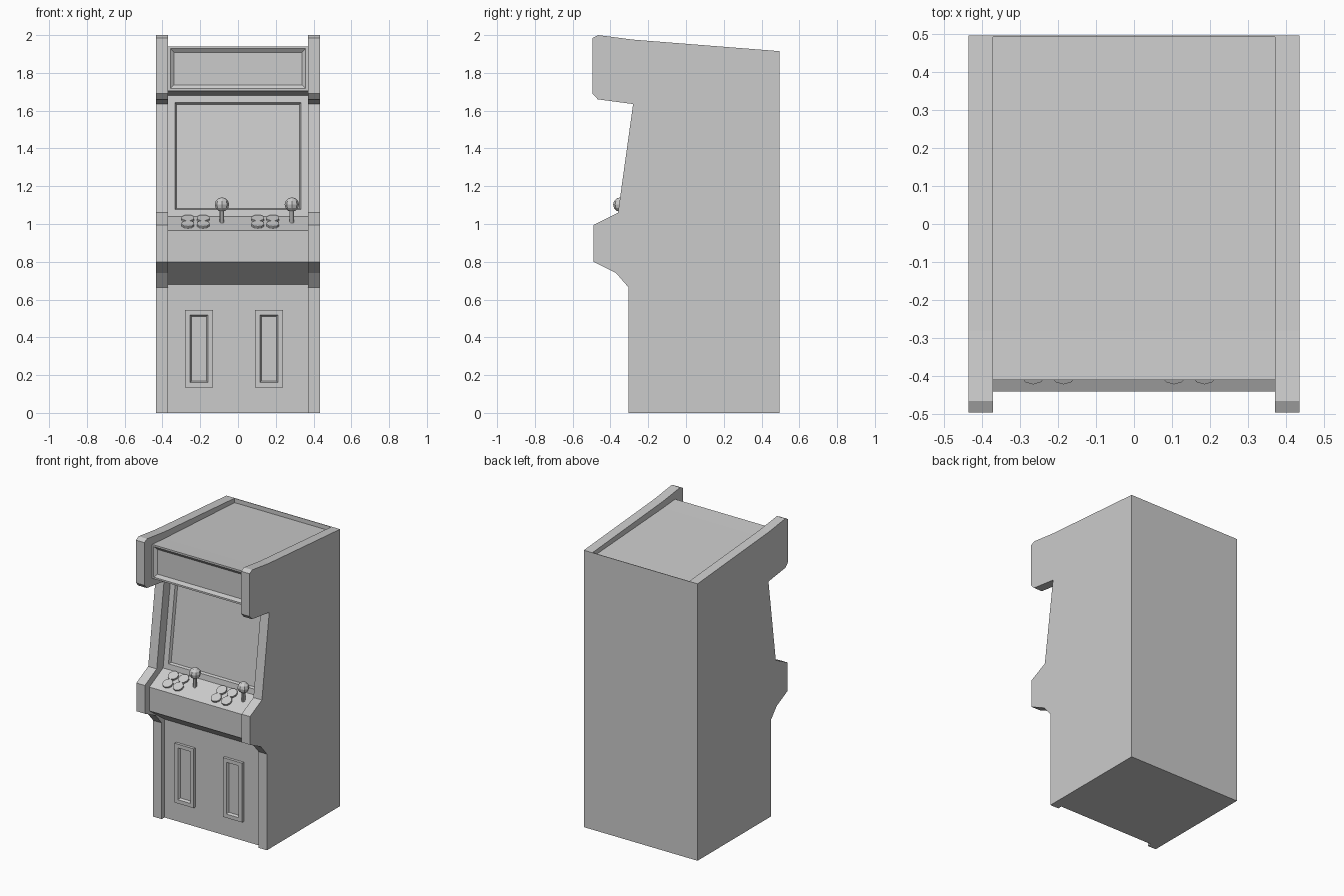
import bpy, bmesh, math
from mathutils import Vector

if "Cube" in bpy.data.objects:
    bpy.data.objects.remove(bpy.data.objects["Cube"])


def prism(name, profile, x0, x1, recesses=()):
    """Extrude a (y, z) profile along x; recess = (face centre, [(thickness, depth), ...])."""
    bm = bmesh.new()
    face = bm.faces.new([bm.verts.new((x0, y, z)) for y, z in profile])
    ext = bmesh.ops.extrude_face_region(bm, geom=[face], use_keep_orig=True)
    new = [v for v in ext["geom"] if isinstance(v, bmesh.types.BMVert)]
    bmesh.ops.translate(bm, verts=new, vec=(x1 - x0, 0, 0))
    bmesh.ops.recalc_face_normals(bm, faces=bm.faces)
    for centre, steps in recesses:
        target = min(bm.faces, key=lambda f: (f.calc_center_median() - Vector(centre)).length)
        for thickness, depth in steps:
            bmesh.ops.inset_individual(bm, faces=[target], thickness=thickness,
                                       depth=depth, use_even_offset=True)
    mesh = bpy.data.meshes.new(name)
    bm.to_mesh(mesh)
    bm.free()
    obj = bpy.data.objects.new(name, mesh)
    bpy.context.collection.objects.link(obj)
    return obj


# Side panels, mirrored across x
side = prism("side_panel", [
    (0.495, 0), (0.495, 1.915), (-0.28, 1.976), (-0.465, 2.0), (-0.495, 1.985),
    (-0.495, 1.69), (-0.467, 1.66), (-0.28, 1.635), (-0.36, 1.06), (-0.49, 0.995),
    (-0.49, 0.80), (-0.37, 0.74), (-0.305, 0.665), (-0.305, 0)], 0.37, 0.435)
side.modifiers.new("mirror", 'MIRROR')

# Centre body: roof, marquee, screen bezel, control panel and lower front
prism("cabinet_body", [
    (0.495, 0), (0.495, 1.915), (0.491, 1.915), (0.491, 1.885), (-0.28, 1.93),
    (-0.41, 1.94), (-0.41, 1.705), (-0.20, 1.68), (-0.29, 1.04), (-0.44, 0.965),
    (-0.44, 0.80), (-0.275, 0.68), (-0.275, 0)], -0.37, 0.37,
    recesses=[
        ((0, -0.41, 1.82), [(0.012, 0), (0.02, -0.015)]),
        ((0, -0.245, 1.36), [(0.037, 0), (0.008, -0.018), (0.006, 0)])])

# Controls and coin door for each of the two players
tilt = math.atan(0.5)
for player, dx in (("left", 0), ("right", 0.37)):
    for i, x in enumerate((-0.265, -0.185)):
        for j, y in enumerate((-0.385, -0.325)):
            z = 0.965 + (y + 0.44) * 0.5
            bpy.ops.mesh.primitive_cylinder_add(
                vertices=10, radius=0.035, depth=0.024,
                location=(x + dx, y, z), rotation=(tilt, 0, 0))
            bpy.context.object.name = f"{player}_button_{i}{j}"

    bpy.ops.mesh.primitive_cylinder_add(vertices=8, radius=0.012, depth=0.09,
                                        location=(-0.085 + dx, -0.348, 1.045))
    bpy.context.object.name = f"{player}_joystick_shaft"
    bpy.ops.mesh.primitive_uv_sphere_add(segments=8, ring_count=6, radius=0.038,
                                         location=(-0.085 + dx, -0.348, 1.103))
    bpy.context.object.name = f"{player}_joystick_ball"

    prism(f"{player}_coin_door",
          [(-0.27, 0.135), (-0.27, 0.545), (-0.294, 0.545), (-0.294, 0.135)],
          -0.28 + dx, -0.133 + dx,
          recesses=[((-0.207 + dx, -0.294, 0.34), [(0.026, 0), (0.008, -0.016), (0.006, 0)])])
